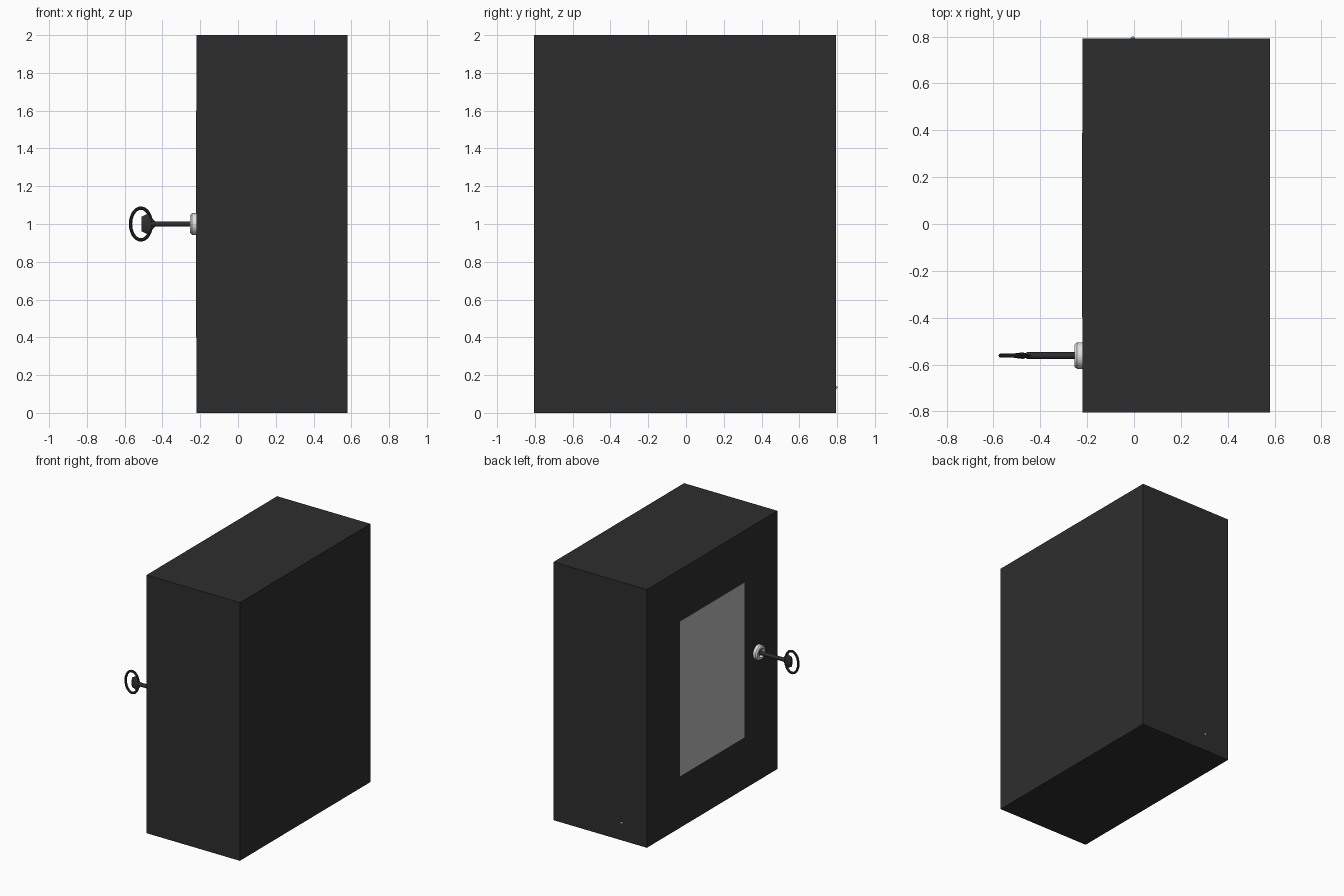
import bpy, bmesh, math
from mathutils import Matrix

if "Cube" in bpy.data.objects:
    bpy.data.objects.remove(bpy.data.objects["Cube"])


def material(name, v):
    m = bpy.data.materials.new(name)
    m.diffuse_color = (v, v, v, 1)
    m.use_nodes = True
    m.node_tree.nodes["Principled BSDF"].inputs["Base Color"].default_value = m.diffuse_color
    return m


DARK = material("charcoal", 0.027)
PANE = material("pane grey", 0.48)
METAL = material("pale metal", 0.75)
CORE = material("core grey", 0.2)


def finish(name, bm, mat, smooth=False):
    bmesh.ops.recalc_face_normals(bm, faces=bm.faces)
    me = bpy.data.meshes.new(name)
    bm.to_mesh(me)
    bm.free()
    ob = bpy.data.objects.new(name, me)
    bpy.context.collection.objects.link(ob)
    me.materials.append(mat)
    if smooth:
        bpy.ops.object.select_all(action='DESELECT')
        ob.select_set(True)
        bpy.context.view_layer.objects.active = ob
        bpy.ops.object.shade_smooth_by_angle(angle=math.radians(35))
    return ob


def box(name, lo, hi, mat):
    bm = bmesh.new()
    bmesh.ops.create_cube(bm, size=1)
    for v in bm.verts:
        for i in range(3):
            v.co[i] = lo[i] + (v.co[i] + 0.5) * (hi[i] - lo[i])
    return finish(name, bm, mat)


def lathe(name, profile, centre, mat, axis='X', n=32, sy=1, sz=1):
    """Spin (distance along axis, radius) points round the x or y axis."""
    bm = bmesh.new()
    rings = []
    for a, r in profile:
        ring = []
        for i in range(n):
            t = math.tau * i / n
            c, s = r * math.cos(t) * sy, r * math.sin(t) * sz
            p = (a, c, s) if axis == 'X' else (c, a, s)
            ring.append(bm.verts.new([p[k] + centre[k] for k in range(3)]))
        rings.append(ring)
    for r0, r1 in zip(rings, rings[1:]):
        for i in range(n):
            j = (i + 1) % n
            bm.faces.new((r0[i], r0[j], r1[j], r1[i]))
    bm.faces.new(rings[0])
    bm.faces.new(rings[-1])
    return finish(name, bm, mat, True)


# Cabinet: door, body and back panel meeting at flush seams
Y0, Y1 = -0.805, 0.793
box("door", (-0.22, Y0, 0), (-0.14, Y1, 2), DARK)
box("cabinet_body", (-0.14, Y0, 0), (0.54, Y1, 2), DARK)
box("back_panel", (0.54, Y0, 0), (0.58, Y1, 2), DARK)
box("window_pane", (-0.222, -0.40, 0.4), (-0.215, 0.388, 1.6), PANE)

# Lock collar with a recessed core
KY, KZ = -0.562, 1.0
lathe("lock_collar", [(-0.215, 0.057), (-0.243, 0.057), (-0.253, 0.048),
                      (-0.254, 0.034), (-0.235, 0.03)], (0, KY, KZ), METAL)
lathe("lock_core", [(-0.225, 0.028), (-0.238, 0.028)], (0, KY, KZ), CORE)

# Key: shaft, flattened shoulder and oval bow
lathe("key_shaft", [(-0.228, 0.0145), (-0.46, 0.0145)], (0, KY, KZ), DARK, n=16)
lathe("key_shoulder", [(-0.44, 0.014), (-0.475, 0.056), (-0.512, 0.038)],
      (0, KY, KZ), DARK, n=16, sy=0.25)

bm = bmesh.new()
N, M, TUBE = 40, 10, 0.009
grid = []
for i in range(N):
    t = math.tau * i / N
    row = []
    for j in range(M):
        u = math.tau * j / M
        k = TUBE * math.cos(u)
        row.append(bm.verts.new((-0.514 + (0.055 + k) * math.cos(t),
                                 KY + TUBE * math.sin(u),
                                 KZ + (0.084 + k) * math.sin(t))))
    grid.append(row)
for i in range(N):
    for j in range(M):
        a, b = grid[i], grid[(i + 1) % N]
        bm.faces.new((a[j], b[j], b[(j + 1) % M], a[(j + 1) % M]))
finish("key_bow", bm, DARK, True)

# Tiny stud low on the rear side
lathe("rear_stud", [(0.785, 0.009), (0.795, 0.009), (0.802, 0.003)],
      (-0.005, 0, 0.135), METAL, axis='Y', n=12)
